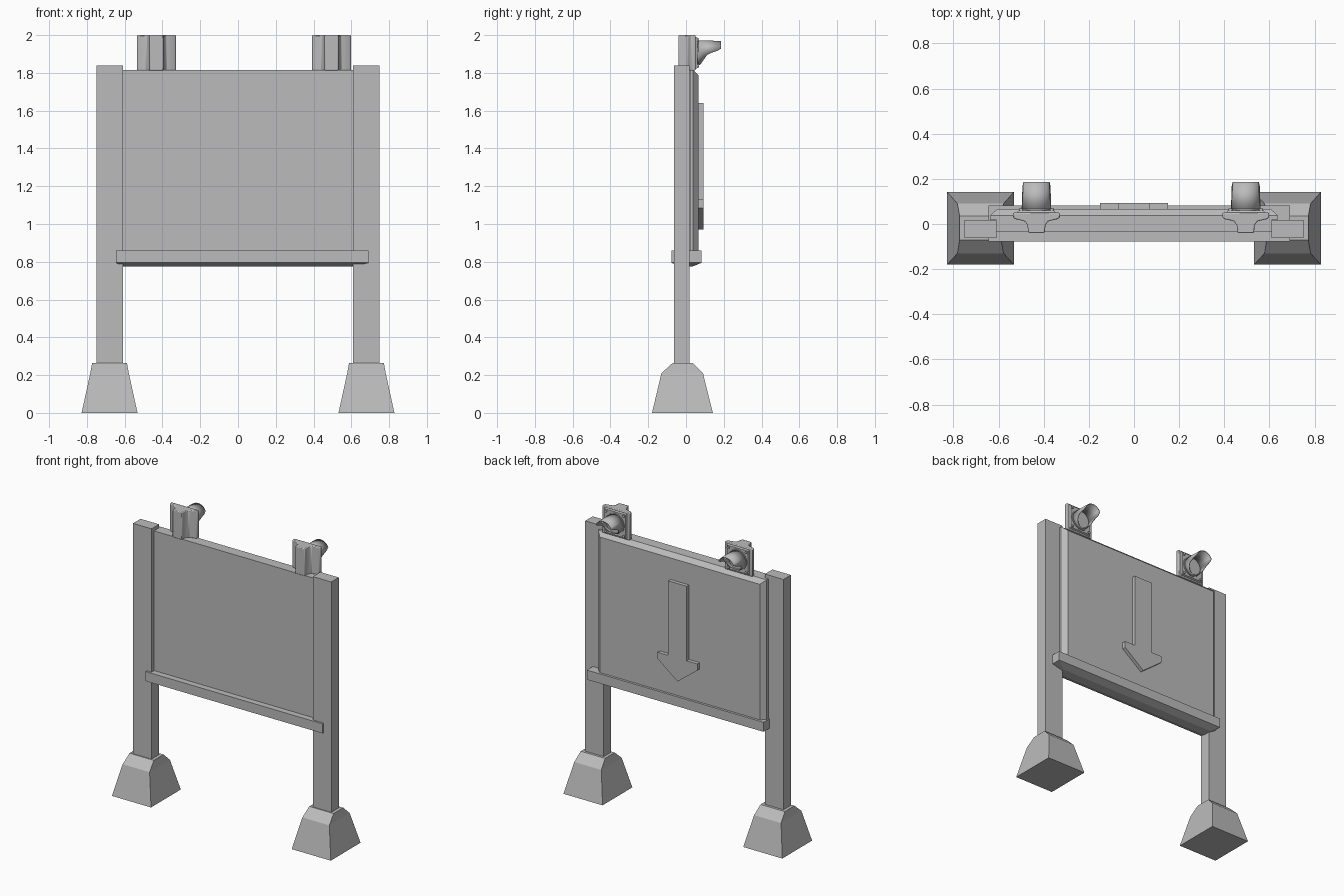
import bpy, bmesh
from math import sin, cos, pi, radians

cube = bpy.data.objects.get("Cube")
if cube:
    bpy.data.objects.remove(cube, do_unlink=True)

grey = bpy.data.materials.new("plain_grey")
grey.use_nodes = True
grey.diffuse_color = (0.5, 0.5, 0.5, 1)
grey.node_tree.nodes["Principled BSDF"].inputs["Base Color"].default_value = (0.5, 0.5, 0.5, 1)


def finish(name, bm):
    bmesh.ops.recalc_face_normals(bm, faces=bm.faces)
    mesh = bpy.data.meshes.new(name)
    bm.to_mesh(mesh)
    bm.free()
    mesh.materials.append(grey)
    obj = bpy.data.objects.new(name, mesh)
    bpy.context.scene.collection.objects.link(obj)
    return obj


def loft(name, loops):
    """Skin equal-length loops of points and cap both ends."""
    bm = bmesh.new()
    rings = [[bm.verts.new(p) for p in loop] for loop in loops]
    n = len(rings[0])
    for a, b in zip(rings, rings[1:]):
        for i in range(n):
            j = (i + 1) % n
            bm.faces.new((a[i], a[j], b[j], b[i]))
    bm.faces.new(rings[0])
    bm.faces.new(rings[-1])
    return finish(name, bm)


def rect(x0, x1, y0, y1, z):
    return [(x0, y0, z), (x1, y0, z), (x1, y1, z), (x0, y1, z)]


def rect_xz(x0, x1, z0, z1, y):
    return [(x0, y, z0), (x1, y, z0), (x1, y, z1), (x0, y, z1)]


def box(name, x0, x1, y0, y1, z0, z1):
    return loft(name, [rect(x0, x1, y0, y1, z) for z in (z0, z1)])


def disc(name, x, z, r, y0, y1, n):
    return loft(name, [[(x + r * cos(2 * pi * i / n), y, z + r * sin(2 * pi * i / n))
                        for i in range(n)] for y in (y0, y1)])


# Posts and tapered feet
for side, s in (("left", 1), ("right", -1)):
    c = s * 0.68
    box(side + "_post", c - 0.07, c + 0.07, -0.063, 0.018, 0.22, 1.84)
    loft(side + "_foot", [
        rect(c - 0.148, c + 0.148, -0.18, 0.142, 0),
        rect(c - 0.102, c + 0.102, -0.13, 0.09, 0.21),
        rect(c - 0.092, c + 0.092, -0.07, 0.035, 0.265)])

# Board with a chamfered rear panel
box("board", -0.612, 0.612, -0.035, 0.03, 0.8, 1.815)
loft("rear_panel", [rect_xz(-0.637, 0.637, 0.8, 1.815, 0.02),
                    rect_xz(-0.637, 0.637, 0.8, 1.815, 0.038),
                    rect_xz(-0.605, 0.605, 0.8, 1.787, 0.067)])

# Bottom rail with a sloped underside
loft("bottom_rail", [rect(-0.605, 0.61, -0.03, 0.035, 0.775),
                     rect(-0.645, 0.692, -0.077, 0.083, 0.795),
                     rect(-0.645, 0.692, -0.077, 0.083, 0.86)])

# Raised arrow pointing down
half = [(0, 0.97), (0.15, 1.085), (0.15, 1.13), (0.07, 1.13), (0.07, 1.64)]
arrow = half + [(-x, z) for x, z in reversed(half[1:])]
loft("arrow", [[(x, y, z) for x, z in arrow] for y in (0.06, 0.092)])


def visor(name, cx, cz, r):
    """Hooded tube whose underside is cut back."""
    bm = bmesh.new()
    pairs = []
    n = 32
    for i in range(n):
        a = 2 * pi * i / n
        h = cos(a)
        if h > 0.3:
            end = 0.185
        elif h > -0.1:
            end = 0.115 + 0.07 * (h + 0.1) / 0.4
        else:
            end = 0.075 + 0.04 * (h + 1) / 0.9
        pairs.append([bm.verts.new((cx + k * r * sin(a), y, cz + k * r * h))
                      for y, k in ((0.055, 1), (end, 0.96))])
    for (a, b), (c, d) in zip(pairs, pairs[1:] + pairs[:1]):
        bm.faces.new((a, b, d, c))
    obj = finish(name, bm)
    mod = obj.modifiers.new("thickness", "SOLIDIFY")
    mod.thickness = 0.005
    return obj


# Lamps: T-shaped housing, frame, ring, lens, visor and corner bolts
profile = [(0.036, -0.04), (0.04, -0.005), (0.052, 0.012), (0.095, 0.022),
           (0.104, 0.03), (0.104, 0.05)]
for side, cx in (("left", 0.495), ("right", -0.432)):
    cz = 1.906
    outline = profile + [(-x, y) for x, y in reversed(profile)]
    housing = loft(side + "_lamp_housing",
                   [[(cx + x, y, z) for x, y in outline] for z in (1.812, 2.0)])
    bev = housing.modifiers.new("soft_edges", "BEVEL")
    bev.width = 0.005
    bev.segments = 2
    loft(side + "_lamp_frame", [rect_xz(cx - w, cx + w, cz - w, cz + w, y)
                                for w, y in ((0.088, 0.045), (0.08, 0.06))])
    round_parts = [housing,
                   disc(side + "_lamp_ring", cx, cz, 0.071, 0.05, 0.066, 32),
                   disc(side + "_lamp_lens", cx, cz, 0.058, 0.05, 0.07, 32),
                   visor(side + "_lamp_visor", cx, cz, 0.066)]
    for i, (dx, dz) in enumerate(((1, 1), (1, -1), (-1, 1), (-1, -1))):
        round_parts.append(disc(f"{side}_lamp_bolt_{i + 1}", cx + dx * 0.068,
                                cz + dz * 0.068, 0.009, 0.05, 0.068, 12))
    bpy.ops.object.select_all(action="DESELECT")
    for obj in round_parts:
        obj.select_set(True)
    bpy.context.view_layer.objects.active = housing
    bpy.ops.object.shade_smooth_by_angle(angle=radians(35))
    bpy.ops.object.select_all(action="DESELECT")
